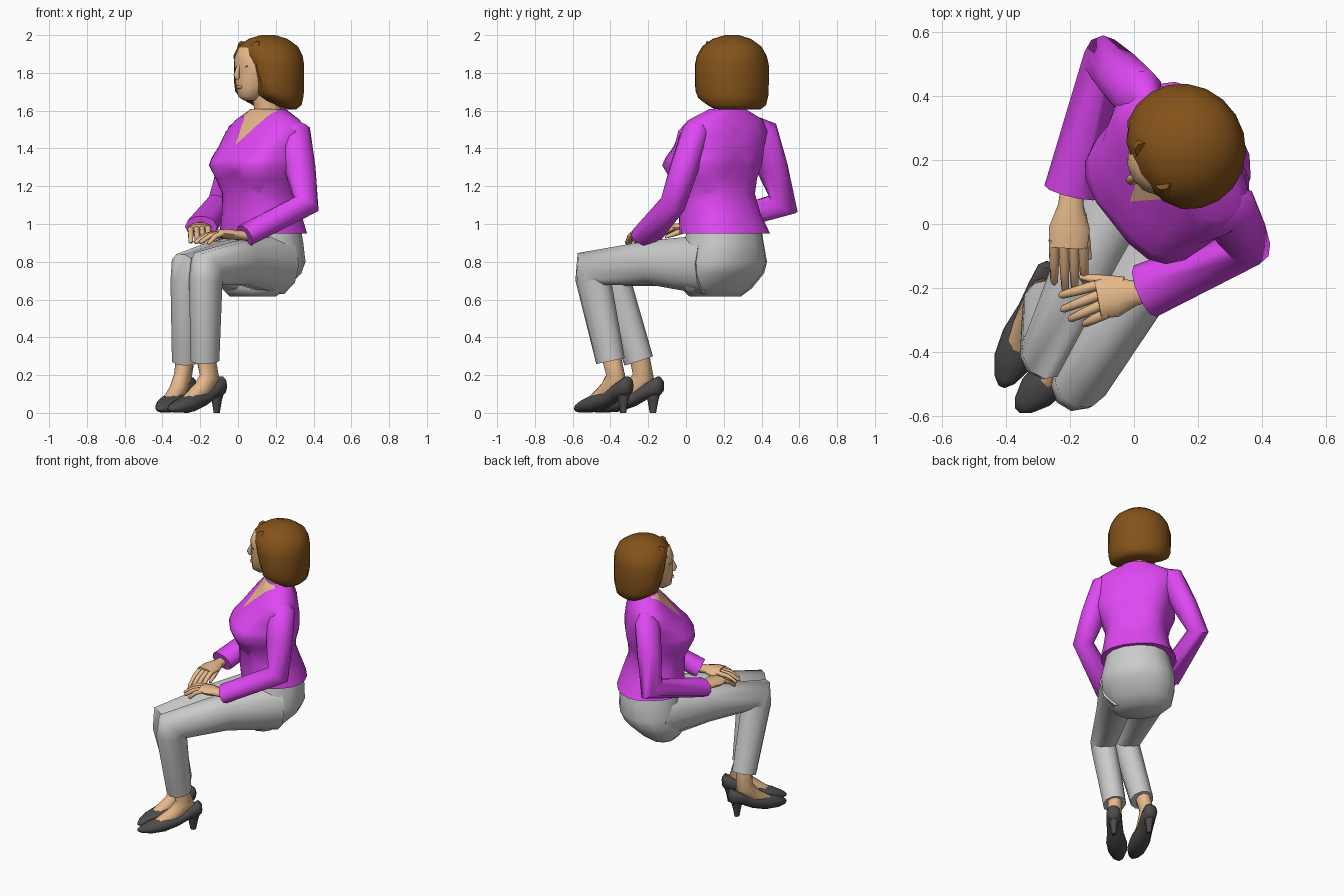
import bpy, bmesh, math
from mathutils import Vector as V

if "Cube" in bpy.data.objects:
    bpy.data.objects.remove(bpy.data.objects["Cube"])

def material(name, rgb):
    m = bpy.data.materials.new(name)
    m.diffuse_color = (*rgb, 1)
    m.use_nodes = True
    m.node_tree.nodes["Principled BSDF"].inputs["Base Color"].default_value = m.diffuse_color
    return m

PURPLE = material("purple_cloth", (0.74, 0.065, 0.90))
SKIN = material("skin", (0.80, 0.49, 0.26))
BROWN = material("brown_hair", (0.23, 0.085, 0.01))
DARK = material("dark_leather", (0.075, 0.07, 0.07))
LIP = material("lips", (0.60, 0.30, 0.18))
EYE = material("eyes", (0.45, 0.36, 0.28))

# body and head frames: origin, left axis, facing axis
O, L, F, Z = V((0.16, 0.22, 0)), V((0.62, -0.785, 0)), V((-0.785, -0.62, 0)), V((0, 0, 1))
HO, HL, HF = V((0.142, 0.232, 0)), V((0.53, -0.85, 0)), V((-0.85, -0.53, 0))

def body(l, f, z):
    return O + L * l + F * f + Z * z

def head(l, f, z):
    return HO + HL * l + HF * f + Z * z

def finish(name, bm, mats, angle=55):
    bmesh.ops.recalc_face_normals(bm, faces=bm.faces)
    me = bpy.data.meshes.new(name)
    bm.to_mesh(me)
    bm.free()
    ob = bpy.data.objects.new(name, me)
    bpy.context.collection.objects.link(ob)
    for m in mats:
        if m:
            me.materials.append(m)
    bpy.ops.object.select_all(action='DESELECT')
    ob.select_set(True)
    bpy.context.view_layer.objects.active = ob
    bpy.ops.object.shade_smooth_by_angle(angle=math.radians(angle))
    return ob

def skin_rings(rings):
    bm = bmesh.new()
    vs = [[bm.verts.new(p) for p in r] for r in rings]
    n = len(rings[0])
    for a, b in zip(vs, vs[1:]):
        for i in range(n):
            j = (i + 1) % n
            bm.faces.new((a[i], a[j], b[j], b[i]))
    bm.faces.new(vs[0])
    bm.faces.new(vs[-1])
    return bm

def power(x, p):
    return math.copysign(abs(x) ** p, x)

def stack(frame, rows, n=16):
    """rows: z, half width, back f, front f, optional squareness and sideways shift"""
    out = []
    for z, a, fb, ff, *opt in rows:
        p, shift = opt or (0.9, 0)
        c, b = (fb + ff) / 2, (ff - fb) / 2
        out.append([frame(shift + a * power(math.cos(t), p), c + b * power(math.sin(t), p), z)
                    for t in (2 * math.pi * i / n for i in range(n))])
    return out

def tube(name, path, mat, side, n=10, angle=60):
    """path: x, y, z, side radius, other radius; mitred at the bends"""
    pts = [V(q[:3]) for q in path]
    rings = []
    for i, q in enumerate(path):
        a = (pts[max(i, 1)] - pts[max(i, 1) - 1]).normalized()
        k = min(i, len(pts) - 2)
        b = (pts[k + 1] - pts[k]).normalized()
        t = (a + b).normalized()
        v = t.cross(side).normalized()
        u = v.cross(t).normalized()
        s = 1 / max(t.dot(b), 0.6)
        rings.append([pts[i] + u * q[3] * math.cos(w) + v * q[4] * s * math.sin(w)
                      for w in (2 * math.pi * j / n for j in range(n))])
    return finish(name, skin_rings(rings), [mat], angle)

def blob(name, c, r, mat):
    bm = bmesh.new()
    bmesh.ops.create_uvsphere(bm, u_segments=10, v_segments=6, radius=1)
    for v in bm.verts:
        v.co = c + HL * v.co.x * r[0] + HF * v.co.y * r[1] + Z * v.co.z * r[2]
    return finish(name, bm, [mat])

# jacket, with a V neckline cut into its front
bm = skin_rings(stack(body, [
    (0.95, 0.24, -0.18, 0.24, 0.85, -0.005), (1.05, 0.212, -0.145, 0.25, 0.85, 0.01),
    (1.16, 0.196, -0.105, 0.25, 0.8, 0.015), (1.24, 0.215, -0.11, 0.285, 0.7, 0.025),
    (1.31, 0.24, -0.125, 0.315, 0.62, 0.03), (1.35, 0.242, -0.13, 0.295, 0.65, 0.025),
    (1.41, 0.245, -0.13, 0.24, 0.75, 0.015),
    (1.49, 0.275, -0.12, 0.165, 0.85, 0.01), (1.55, 0.235, -0.10, 0.115, 0.9, 0.005),
    (1.61, 0.10, -0.08, 0.08, 0.9, 0.0)], 18))
vee = body(0.01, 0, 1.42)
for s in (1, -1):
    no = L * s * 0.19 - Z * 0.12
    bmesh.ops.bisect_plane(bm, geom=bm.verts[:] + bm.edges[:] + bm.faces[:],
                           plane_co=vee, plane_no=no.normalized())
for f in bm.faces:
    d = f.calc_center_median() - vee
    if d.dot(F) > 0.03 and abs(d.dot(L)) * 0.19 < d.z * 0.12:
        f.material_index = 1
finish("jacket", bm, [PURPLE, SKIN])

# neck and head
tube("neck", [(*body(0, -0.01, 1.54), 0.09, 0.085), (*body(0, 0.01, 1.62), 0.07, 0.07),
              (*body(0, 0.04, 1.76), 0.066, 0.07)], SKIN, L)
finish("head", skin_rings(stack(head, [
    (1.655, 0.03, 0.07, 0.125), (1.675, 0.055, 0.0, 0.158), (1.72, 0.083, -0.06, 0.163),
    (1.77, 0.10, -0.08, 0.168), (1.82, 0.108, -0.09, 0.165), (1.87, 0.11, -0.09, 0.172),
    (1.93, 0.09, -0.07, 0.15), (1.96, 0.05, -0.02, 0.10)])), [SKIN])
tube("nose", [(*head(0, 0.162, 1.84), 0.012, 0.008), (*head(0, 0.177, 1.79), 0.016, 0.016),
              (*head(0, 0.171, 1.768), 0.014, 0.01)], SKIN, HL, 8)
blob("mouth", head(0, 0.161, 1.725), (0.028, 0.012, 0.01), LIP)
for s, nm in ((1, "left"), (-1, "right")):
    blob(nm + "_eye", head(s * 0.045, 0.148, 1.835), (0.02, 0.009, 0.007), EYE)

# bobbed hair: rounded shell cut flat behind the face, hem rising to the front
rings = []
for z, a, b, cut, lift in [(1.605, 0.15, 0.145, 0.04, 0.06), (1.63, 0.185, 0.175, 0.07, 0.05),
                           (1.68, 0.197, 0.185, 0.085, 0.02), (1.75, 0.20, 0.188, 0.095, 0),
                           (1.84, 0.20, 0.188, 0.115, 0), (1.89, 0.187, 0.182, 0.14, 0),
                           (1.94, 0.155, 0.16, 0.2, 0), (1.98, 0.10, 0.105, 0.2, 0), (2.0, 0.035, 0.04, 0.2, 0)]:
    ring = []
    for i in range(20):
        t = 2 * math.pi * i / 20
        f = min(-0.02 + b * math.sin(t), cut)
        ring.append(head(a * math.cos(t), f, z + lift * max(0, f + 0.08) / 0.15))
    rings.append(ring)
finish("hair", skin_rings(rings), [BROWN], 65)
# locks framing the face
for s, nm in ((1, "left"), (-1, "right")):
    tube(nm + "_side_lock", [(*head(s * 0.05, 0.095, 1.945), 0.04, 0.03), (*head(s * 0.105, 0.085, 1.87), 0.03, 0.04),
                             (*head(s * 0.125, 0.072, 1.77), 0.03, 0.035), (*head(s * 0.12, 0.05, 1.69), 0.03, 0.03)],
         BROWN, HL, 8)

# trouser seat
finish("trouser_seat", skin_rings(stack(body, [
    (0.97, 0.20, -0.155, 0.21), (0.90, 0.215, -0.165, 0.23), (0.80, 0.238, -0.168, 0.23),
    (0.74, 0.235, -0.14, 0.23), (0.66, 0.205, -0.05, 0.24), (0.615, 0.15, 0.01, 0.2)], 14)), [None])

# legs, ankles and shoes: hip, mid thigh, knee, hem, shoe heel, shoe toe
LEGS = {
    "left": ((0.21, 0.12, 0.785), (0.02, -0.18, 0.795), (-0.17, -0.502, 0.755),
             (-0.175, -0.40, 0.275), (-0.075, -0.295, 0), (-0.365, -0.585, 0)),
    "right": ((0.05, 0.26, 0.785), (-0.12, -0.07, 0.79), (-0.27, -0.405, 0.748),
              (-0.275, -0.25, 0.275), (-0.25, -0.125, 0), (-0.415, -0.51, 0)),
}
for nm, (hip, mid, knee, hem, heel, toe) in LEGS.items():
    d = V(knee) - V(hip)
    side = V((-d.y, d.x, 0)).normalized()
    K = V(knee)
    upper, lower = K.lerp(V(mid), 0.04) + Z * 0.006, K.lerp(V(hem), 0.1)
    tube(nm + "_trouser_leg", [(*hip, 0.135, 0.165), (*mid, 0.108, 0.122), (*upper, 0.087, 0.096),
                               (*lower, 0.085, 0.098), (*hem, 0.075, 0.08)], None, side)
    H, T = V(heel), V(toe)
    D = T - H
    across = V((-D.y, D.x, 0)).normalized()

    def foot(s, z):
        return H + D * s + Z * z
    tube(nm + "_foot", [(*(V(hem) + Z * 0.04), 0.05, 0.055), (*foot(0.26, 0.19), 0.045, 0.055),
                        (*foot(0.42, 0.115), 0.046, 0.05), (*foot(0.7, 0.055), 0.045, 0.03)], SKIN, across)
    rings = []
    for s, w, lo, hi in [(0, 0.025, 0.11, 0.175), (0.05, 0.045, 0.09, 0.195), (0.2, 0.05, 0.075, 0.165),
                         (0.38, 0.052, 0.035, 0.115), (0.6, 0.066, 0.005, 0.105), (0.8, 0.06, 0.0, 0.075),
                         (0.94, 0.035, 0.003, 0.048), (1, 0.01, 0.012, 0.03)]:
        rings.append([foot(s, (lo + hi) / 2 + (hi - lo) / 2 * power(math.sin(t), 0.8)) + across * w * math.cos(t)
                      for t in (math.pi * i / 5 for i in range(10))])
    finish(nm + "_shoe", skin_rings(rings), [DARK])
    tube(nm + "_shoe_heel", [(*foot(0.13, 0.13), 0.04, 0.05), (*foot(0.13, 0.06), 0.022, 0.03),
                             (*foot(0.13, 0), 0.014, 0.018)], DARK, across, 8)

# sleeves and hands: shoulder, elbow, cuff, knuckles, finger tips, thumb tip
ARMS = {
    "left": ((0.296, 0.05, 1.485), (0.36, -0.07, 1.105), (0.035, -0.21, 0.938), (-0.10, -0.235, 0.95),
             [(-0.235, -0.225, 0.905), (-0.23, -0.27, 0.90), (-0.205, -0.30, 0.90), (-0.16, -0.315, 0.895)],
             (-0.17, -0.165, 0.925)),
    "right": ((0.018, 0.40, 1.485), (-0.095, 0.515, 1.105), (-0.195, 0.10, 0.985), (-0.205, -0.06, 0.98),
              [(-0.25, -0.19, 0.90), (-0.215, -0.215, 0.90), (-0.185, -0.21, 0.90), (-0.155, -0.185, 0.90)],
              (-0.14, -0.11, 0.93)),
}
for nm, (sh, el, cuff, kn, tips, thumb) in ARMS.items():
    d = V(cuff) - V(el)
    side = V((-d.y, d.x, 0)).normalized()
    up = V(sh).lerp(V(el), 0.5)
    inward = (O - V((sh[0], sh[1], 0))).normalized()
    tube(nm + "_sleeve", [(*(V(sh) + inward * 0.055 + Z * 0.045), 0.035, 0.05), (*sh, 0.075, 0.088),
                          (*up, 0.076, 0.084), (*el, 0.066, 0.064), (*cuff, 0.088, 0.06)], PURPLE, side)
    wrist, K = V(cuff), V(kn)
    tube(nm + "_hand", [(*wrist.lerp(K, -0.2), 0.034, 0.026), (*wrist.lerp(K, 0.25), 0.04, 0.026),
                        (*wrist.lerp(K, 0.7), 0.064, 0.028), (*wrist.lerp(K, 1.1), 0.06, 0.02)], SKIN, side)
    # fingers fan out from the knuckle line
    row = V(tips[3]) - V(tips[0])
    hand_side = side if side.dot(row) > 0 else -side
    for i, t in enumerate(tips):
        base = K + hand_side * (i - 1.5) * 0.031
        joint = base.lerp(V(t), 0.5) + Z * 0.012
        tube(f"{nm}_finger_{i + 1}", [(*base, 0.017, 0.015), (*joint, 0.015, 0.014),
                                      (*base.lerp(V(t), 0.93), 0.012, 0.011), (*t, 0.005, 0.005)], SKIN, side, 8)
    b = wrist.lerp(K, 0.4) + (V(thumb) - K).dot(side) * side * 0.4
    tube(nm + "_thumb", [(*b, 0.022, 0.018), (*b.lerp(V(thumb), 0.6), 0.016, 0.015),
                         (*thumb, 0.008, 0.008)], SKIN, side, 8)
